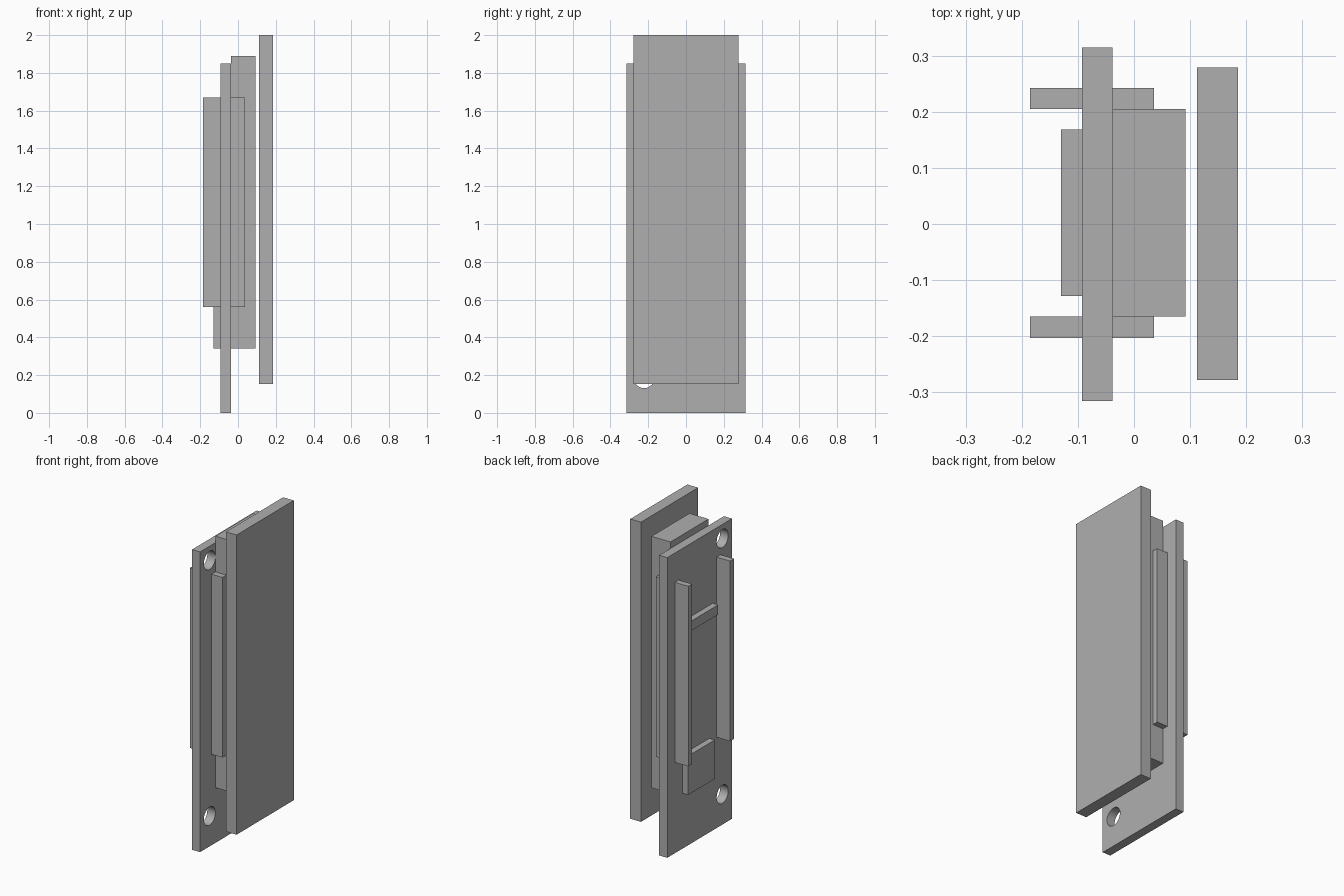
import bpy
from math import radians

cube = bpy.data.objects.get("Cube")
if cube:
    bpy.data.objects.remove(cube, do_unlink=True)

grey = bpy.data.materials.new("plain grey")
grey.use_nodes = True
colour = (0.43, 0.43, 0.43, 1)
grey.diffuse_color = colour
for node in grey.node_tree.nodes:
    if node.type == 'BSDF_PRINCIPLED':
        node.inputs["Base Color"].default_value = colour


def box(name, xs, ys, zs):
    """Box spanning the given (low, high) ranges."""
    spans = (xs, ys, zs)
    bpy.ops.mesh.primitive_cube_add(size=1, location=[sum(s) / 2 for s in spans])
    ob = bpy.context.object
    ob.name = name
    ob.scale = [s[1] - s[0] for s in spans]
    bpy.ops.object.transform_apply(location=False, rotation=False, scale=True)
    ob.data.materials.append(grey)
    return ob


# Mounting plate with two screw holes
plate = box("mounting_plate", (-0.093, -0.038), (-0.315, 0.315), (0, 1.85))
for label, z in (("lower", 0.187), ("upper", 1.763)):
    bpy.ops.mesh.primitive_cylinder_add(vertices=32, radius=0.056, depth=0.3,
                                        location=(-0.065, -0.222, z),
                                        rotation=(0, radians(90), 0))
    cutter = bpy.context.object
    cutter.name = label + "_hole_cutter"
    cutter.data.materials.append(grey)
    cutter.hide_render = True
    cutter.hide_set(True)
    cut = plate.modifiers.new(label + " hole", 'BOOLEAN')
    cut.object = cutter
    cut.solver = 'EXACT'

# Apply the cuts and discard the cutters
bpy.ops.object.select_all(action='DESELECT')
bpy.context.view_layer.objects.active = plate
plate.select_set(True)
for cut in list(plate.modifiers):
    cutter = cut.object
    bpy.ops.object.modifier_apply(modifier=cut.name)
    bpy.data.objects.remove(cutter, do_unlink=True)
bpy.ops.object.shade_smooth_by_angle(angle=radians(30))

# Front panel and the body behind it
box("cover_panel", (0.112, 0.185), (-0.278, 0.279), (0.153, 2.0))
box("body_block", (-0.038, 0.092), (-0.165, 0.205), (0.34, 1.89))

# Rails passing through the plate on both sides of the body
for side, ys in (("near", (-0.203, -0.165)), ("far", (0.205, 0.242))):
    box(side + "_rail", (-0.185, 0.036), ys, (0.56, 1.67))

# Cross pieces on the rear of the plate
box("upper_cross_bar", (-0.13, -0.093), (-0.128, 0.168), (1.34, 1.40))
box("lower_rear_block", (-0.13, -0.093), (-0.095, 0.165), (0.34, 0.58))
